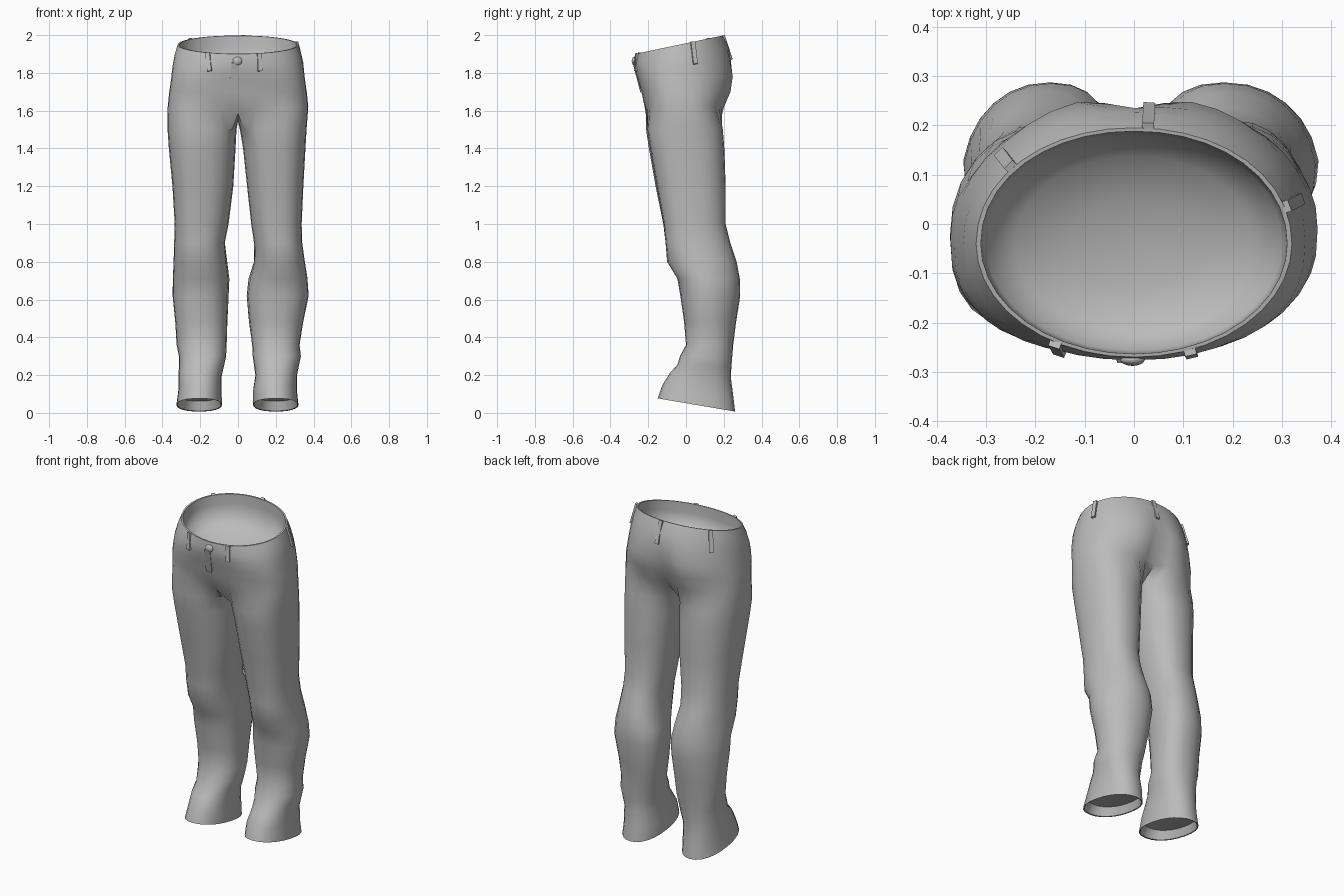
import bpy, bmesh, math
from mathutils import Vector, Matrix

if "Cube" in bpy.data.objects:
    bpy.data.objects.remove(bpy.data.objects["Cube"])

denim = bpy.data.materials.new("grey cloth")
denim.diffuse_color = (0.5, 0.5, 0.5, 1)
denim.use_nodes = True
denim.node_tree.nodes["Principled BSDF"].inputs["Base Color"].default_value = denim.diffuse_color

SEG = 20                      # segments in the outer arc of each half
# hips: height, tilt, half width, front y, back y, centre y, back cleft, front dip,
#       front roundness, back roundness
HIPS = [(1.957, .21, .320, -.27, .195, -.04, 0, 0, 1.0, .97),
        (1.90, .17, .336, -.276, .226, -.04, 0, 0, .92, .98),
        (1.84, .12, .347, -.268, .247, -.035, .012, 0, .83, .97),
        (1.77, .05, .354, -.254, .264, -.03, .03, 0, .76, .95),
        (1.70, 0, .364, -.238, .25, -.02, .045, .002, .73, .9),
        (1.62, 0, .372, -.222, .212, -.01, .035, .012, .73, .85)]
# legs: height, front y, back y, left outer/inner x, right outer/inner x, inward skew of the back
LEGS = [(1.50, -.205, .195, -.373, -.008, .363, .010, 0),
        (1.40, -.19, .203, -.366, -.013, .357, .027, 0),
        (1.20, -.155, .21, -.347, -.025, .346, .048, 0),
        (1.00, -.118, .21, -.335, -.05, .337, .07, .005),
        (.90, -.108, .235, -.338, -.07, .34, .085, .015),
        (.80, -.10, .268, -.341, -.06, .354, .088, .025),
        (.71, -.045, .285, -.345, -.05, .368, .06, .03),
        (.62, -.03, .287, -.346, -.054, .374, .05, .03),
        (.48, -.01, .265, -.332, -.058, .345, .06, .02),
        (.36, .0, .25, -.325, -.06, .326, .075, .01),
        (.30, -.032, .245, -.313, -.063, .333, .078, 0),
        (.25, -.046, .24, -.312, -.074, .322, .085, 0),
        (.20, -.085, .238, -.316, -.086, .312, .092, 0),
        (.12, -.125, .25, -.316, -.087, .312, .08, 0),
        (.042, -.15, .26, -.326, -.085, .32, .08, 0)]


def spow(v, e):
    return math.copysign(abs(v) ** e, v)


def turn(x, z):
    """Slight forward swing of the left thigh and hip."""
    return -.07 * max(0, -x - .1) * max(0, min(1, (z - .9) / .3, (1.95 - z) / .15))


def hip_point(row, t, scale=1.0, drop=0.0):
    """Point on the hip surface; t = 0 front, pi back, sign = side."""
    z, tilt, w, yf, yb, yc, cleft, dip, ef, eb = row
    c = math.cos(t)
    e = ef if c > 0 else eb
    x = w * spow(math.sin(t), e)
    y = yc - (yc - yf if c > 0 else yb - yc) * spow(c, e)
    g = math.exp(-(x / .075) ** 2)
    y += dip * g if c > 0 else -cleft * g
    y = yc + (y - yc) * scale + turn(x, z)
    if z < 1.65:                                     # seam dips between the legs
        z -= g * (.035 if c > 0 else .01)
    return Vector((x * scale, y, z + tilt * y - drop))


def leg_point(row, k, side):
    """Point k of the 24-sided leg ring, starting at the front inner corner."""
    z, yf, yb = row[:3]
    xo, xi = row[3:5] if side < 0 else row[5:7]
    a = math.radians(-60 + 15 * k)
    front_outer = math.cos(a) > 0 and math.sin(a) > 0 and z > .85
    e = .8 if front_outer else .9
    c = spow(math.cos(a), e)
    x = (xo + xi) / 2 + side * abs(xo - xi) / 2 * spow(math.sin(a), e)
    x += side * row[7] * min(0, c)
    y = (yf + yb) / 2 - (yb - yf) / 2 * c + turn(x, z)
    tilt = -.17 * max(0, min(1, (.3 - z) / .2))      # sloping hem
    return Vector((x, y, z + tilt * (y - .055)))


bm = bmesh.new()


def add(points):
    return [bm.verts.new(p) for p in points]


def bridge(a, b):
    for i in range(len(a)):
        j = (i + 1) % len(a)
        bm.faces.new((a[i], a[j], b[j], b[i]))


def fan(ring, centre):
    c = bm.verts.new(centre)
    for i in range(len(ring)):
        bm.faces.new((ring[i], ring[(i + 1) % len(ring)], c))


# hips, as full rings of 40 points
N = 2 * SEG
angles = [i * math.pi / SEG if i <= SEG else i * math.pi / SEG - 2 * math.pi for i in range(N)]
hips = [add(hip_point(r, t) for t in angles) for r in HIPS]
for a, b in zip(hips, hips[1:]):
    bridge(a, b)

# waist rim, inner wall and dished lining
prev = hips[0]
for scale, drop in ((.97, 0), (.965, .06), (.94, .12), (.75, .165), (.4, .195)):
    ring = add(hip_point(HIPS[0], t, scale, drop) for t in angles)
    bridge(prev, ring)
    prev = ring
fan(prev, (0, -.03, 1.75))

# crotch seam, shared by both legs (back to front)
seam = add([(0, .11, 1.57), (0, 0, 1.545), (0, -.11, 1.552)])
low = hips[-1]
for side in (-1, 1):
    outer = [low[(i if side > 0 else -i) % N] for i in range(SEG + 1)]
    prev = outer + seam
    for row in LEGS:
        ring = add(leg_point(row, k, side) for k in range(24))
        bridge(prev, ring)
        prev = ring
    # hem edge turned inside and closed off
    mid = sum((v.co for v in prev), Vector()) / 24
    hem = [v.co - mid for v in prev]
    for scale, rise in ((.96, .002), (.86, .05)):
        ring = add(mid + p * scale + Vector((0, rise * .25, rise)) for p in hem)
        bridge(prev, ring)
        prev = ring
    fan(prev, mid + Vector((0, .015, .07)))

bmesh.ops.recalc_face_normals(bm, faces=bm.faces)


def mesh_object(name, b):
    me = bpy.data.meshes.new(name)
    b.to_mesh(me)
    b.free()
    obj = bpy.data.objects.new(name, me)
    bpy.context.collection.objects.link(obj)
    me.materials.append(denim)
    bpy.ops.object.select_all(action='DESELECT')
    obj.select_set(True)
    bpy.context.view_layer.objects.active = obj
    bpy.ops.object.shade_smooth_by_angle(angle=math.radians(50))


mesh_object("trousers", bm)


def strap(name, t, r0, r1, width, thick, t1=None):
    """Thin strip lying on the hip surface between two hip rows."""
    p0, p1 = hip_point(HIPS[r0], t), hip_point(HIPS[r1], t if t1 is None else t1)
    up = (p0 - p1).normalized()
    across = hip_point(HIPS[1], t + .05) - hip_point(HIPS[1], t - .05)
    across = (across - up * across.dot(up)).normalized()
    out = across.cross(up)
    m = Matrix((across, out, up)).transposed().to_4x4()
    m.translation = (p0 + p1) / 2 + out * .004
    b = bmesh.new()
    bmesh.ops.create_cube(b, size=1)
    b.transform(m @ Matrix.Diagonal((width, thick, (p0 - p1).length, 1)))
    mesh_object(name, b)


# belt loops and fly flap; each loop has a top and a bottom angle
LOOPS = [(.36, .27), (-.52, -.37), (1.88, 1.86), (3.06, 3.06), (-2.27, -2.27)]
for i, (t, t1) in enumerate(LOOPS):
    strap("belt_loop_%d" % (i + 1), t, 0, 2, .024, .014, t1)
strap("fly_flap", -.03, 1, 4, .04, .004)

# waist button
b = bmesh.new()
bmesh.ops.create_uvsphere(b, u_segments=16, v_segments=8, radius=.025)
b.transform(Matrix.Translation((-.003, -.275, 1.863)) @ Matrix.Diagonal((1, .5, .9, 1)))
mesh_object("button", b)
